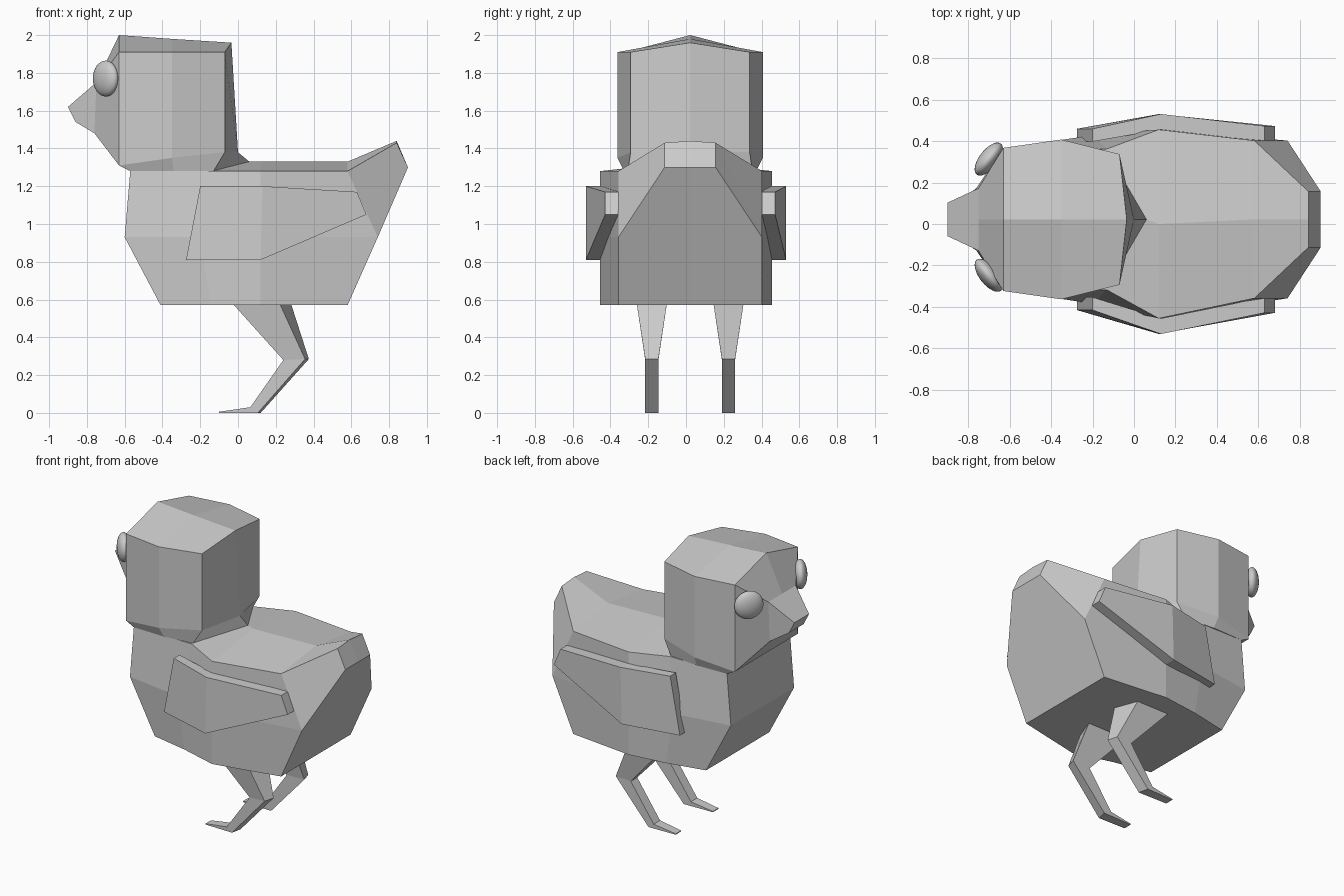
import bpy, bmesh
from math import radians

if "Cube" in bpy.data.objects:
    bpy.data.objects.remove(bpy.data.objects["Cube"])


def place(p, s):
    # Mirror a point about the centre plane, which sits slightly off y = 0 except at mid-body
    x, y, z = p
    c = 0.0 if abs(x - 0.125) < 0.012 and z > 0.5 else 0.022
    return (round(x, 4), round(c + s * y, 4), round(z, 4))


def loft(name, rings, sides=(1, -1), closed=False):
    # Skin neighbouring rings; open rings are half sections joined along the centre plane
    bm = bmesh.new()
    cache = {}

    def face(pts):
        vs = []
        for p in pts:
            v = cache.get(p) or cache.setdefault(p, bm.verts.new(p))
            if v not in vs:
                vs.append(v)
        if len(vs) > 2 and not bm.faces.get(vs):
            bm.faces.new(vs)

    for s in sides:
        rs = [[place(p, s) for p in r] for r in rings]
        n = len(rs[0])
        for a, b in zip(rs, rs[1:]):
            for i in range(n if closed else n - 1):
                j = (i + 1) % n
                face([a[i], a[j], b[j], b[i]])
        for src, r in ((rings[0], rs[0]), (rings[-1], rs[-1])):
            if any(p[1] for p in src):
                face(r)
    bmesh.ops.recalc_face_normals(bm, faces=bm.faces[:])
    me = bpy.data.meshes.new(name)
    bm.to_mesh(me)
    bm.free()
    ob = bpy.data.objects.new(name, me)
    bpy.context.collection.objects.link(ob)
    return ob


def section(bx, bw, mx, mw, tx, tw, cx, tz=1.28, cz=1.33):
    # Half body section: bottom centre, bottom edge, waist, shoulder, ridge
    return [(bx, 0, .57), (bx, bw, .57), (mx, mw, .93), (tx, tw, tz), (cx, 0, cz)]


# Body with upturned tail
loft("body", [
    section(-.41, 0, -.60, 0, -.57, 0, -.57, 1.285, 1.285),
    section(-.41, .345, -.60, .345, -.57, .345, -.57, 1.285, 1.285),
    section(-.145, .40, -.20, .406, -.13, .34, .06),
    section(.12, .455, .12, .455, .12, .455, .12),
    section(.58, .38, .74, .38, .58, .38, .58),
    section(.58, .38, .74, .38, .84, .135, .84, 1.43, 1.44),
    section(.58, .38, .74, .38, .90, .135, .90, 1.30, 1.30),
])

# Neck between body and head
loft("neck", [
    [(-.57, 0, 1.28), (-.57, .345, 1.28), (-.34, .35, 1.28), (-.13, .33, 1.28), (.06, 0, 1.33)],
    [(-.63, 0, 1.31), (-.63, .345, 1.31), (-.35, .385, 1.35), (-.07, .315, 1.38), (0, 0, 1.38)],
])

# Head tapering forward into the beak
loft("head", [
    [(-.86, 0, 1.54), (-.86, .08, 1.54), (-.90, .08, 1.62), (-.90, 0, 1.62)],
    [(-.76, 0, 1.48), (-.76, .15, 1.48), (-.75, .15, 1.75), (-.75, 0, 1.75)],
    [(-.63, 0, 1.31), (-.63, .345, 1.31), (-.63, .345, 1.91), (-.63, 0, 2.0)],
    [(-.35, 0, 1.35), (-.35, .385, 1.35), (-.35, .385, 1.91), (-.35, 0, 1.98)],
    [(0, 0, 1.38), (-.07, .315, 1.38), (-.07, .315, 1.91), (-.035, 0, 1.96)],
])

for s, tag in ((1, "left"), (-1, "right")):
    # Wings: bent slabs
    wing = [(-.275, .81, -.20, 1.20, .437, .375),
            (.12, .81, .13, 1.20, .53, .455),
            (.68, 1.05, .63, 1.17, .45, .375)]
    loft("wing_" + tag, [[(bx, o, bz), (tx, o, tz), (tx, i, tz), (bx, i, bz)]
                         for bx, bz, tx, tz, o, i in wing], (s,), True)

    # Legs: thigh, shin and flat foot; values are front x/z, back x/z, inner back x, half width
    leg = [(-.03, .58, .22, .58, .28, .08),
           (.24, .28, .355, .285, .375, .035),
           (.065, .03, .105, 0, .12, .035),
           (-.10, .006, -.10, 0, -.10, .03)]
    loft("leg_" + tag, [[(fx, .203 + w, fz), (fx, .203 - w, fz), (ix, .203 - w, bz), (bx, .203 + w, bz)]
                        for fx, fz, bx, bz, ix, w in leg], (s,), True)

    # Eyes: flattened smooth balls angled to the face
    bpy.ops.mesh.primitive_uv_sphere_add(segments=24, ring_count=16, radius=1,
                                         location=(-.70, .033 + s * .28, 1.77),
                                         rotation=(0, 0, s * radians(52)))
    eye = bpy.context.object
    eye.name = "eye_" + tag
    eye.scale = (.095, .045, .095)
    bpy.ops.object.shade_smooth()
